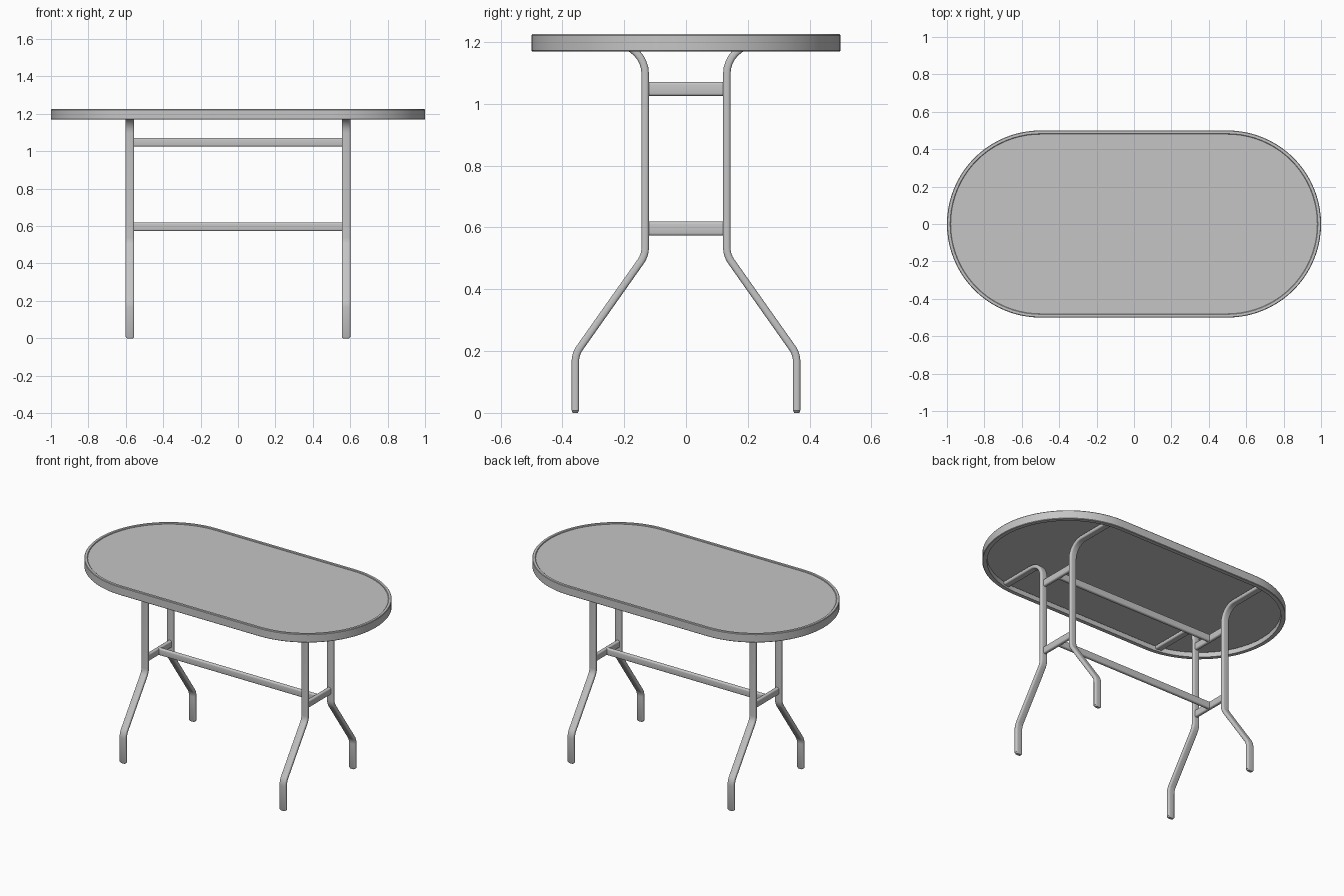
import bpy, bmesh, math
from mathutils import Vector

if "Cube" in bpy.data.objects:
    bpy.data.objects.remove(bpy.data.objects["Cube"])

grey = bpy.data.materials.new("light_grey")
grey.diffuse_color = (0.56, 0.56, 0.56, 1)
grey.use_nodes = True
grey.node_tree.nodes["Principled BSDF"].inputs["Base Color"].default_value = grey.diffuse_color


def finish(name, bm, angle=35):
    bmesh.ops.recalc_face_normals(bm, faces=bm.faces)
    me = bpy.data.meshes.new(name)
    bm.to_mesh(me)
    bm.free()
    ob = bpy.data.objects.new(name, me)
    bpy.context.collection.objects.link(ob)
    me.materials.append(grey)
    bpy.ops.object.select_all(action='DESELECT')
    ob.select_set(True)
    bpy.context.view_layer.objects.active = ob
    bpy.ops.object.shade_smooth_by_angle(angle=math.radians(angle))
    return ob


def rounded_rect(w, h, r, n=4):
    pts = []
    for k, (sx, sy) in enumerate([(1, 1), (-1, 1), (-1, -1), (1, -1)]):
        for i in range(n + 1):
            a = math.pi / 2 * (k + i / n)
            pts.append((sx * (w / 2 - r) + r * math.cos(a),
                        sy * (h / 2 - r) + r * math.sin(a)))
    return pts


def fillet(points, radii, n=8):
    """Replace the corners of a path by arcs."""
    pts = [Vector(p) for p in points]
    out = [pts[0]]
    for i, r in enumerate(radii, 1):
        p = pts[i]
        a, b = (pts[i - 1] - p).normalized(), (pts[i + 1] - p).normalized()
        half = a.angle(b) / 2
        c = p + (a + b).normalized() * (r / math.sin(half))
        s, e = p + a * (r / math.tan(half)) - c, p + b * (r / math.tan(half)) - c
        ang = s.angle(e)
        for k in range(n + 1):
            t = k / n
            out.append(c + (s * math.sin((1 - t) * ang) + e * math.sin(t * ang)) / math.sin(ang))
    return out + [pts[-1]]


def sweep(name, path, section, side, chamfer=0.0):
    """Sweep a section along a planar path; side is normal to its plane."""
    path, side = [Vector(p) for p in path], Vector(side)
    scales = [1.0] * len(path)
    if chamfer:
        path.insert(1, path[0] + (path[1] - path[0]).normalized() * chamfer)
        scales = [0.7] + [1.0] * (len(path) - 1)
    bm = bmesh.new()
    rings = []
    for i, p in enumerate(path):
        d1 = (p - path[i - 1]).normalized() if i else (path[1] - p).normalized()
        d2 = (path[i + 1] - p).normalized() if i < len(path) - 1 else d1
        nrm = (d1 + d2).normalized().cross(side)
        rings.append([bm.verts.new(p + side * u * scales[i] + nrm * v * scales[i])
                      for u, v in section])
    m = len(section)
    for r1, r2 in zip(rings, rings[1:]):
        for j in range(m):
            bm.faces.new((r1[j], r1[(j + 1) % m], r2[(j + 1) % m], r2[j]))
    bm.faces.new(rings[0])
    bm.faces.new(rings[-1])
    return finish(name, bm)


def stadium(bm, r, z, n=40):
    """Outline with straight long sides and half-round ends."""
    ring = []
    for k, cx in enumerate((0.5, -0.5)):
        for i in range(n + 1):
            a = -math.pi / 2 + math.pi * (k + i / n)
            ring.append(bm.verts.new((cx + r * math.cos(a), r * math.sin(a), z)))
    return ring


# Table rim: closed profile of (radius, height) around the outline
bm = bmesh.new()
profile = [(0.5, 1.172), (0.5, 1.221), (0.497, 1.225), (0.483, 1.225), (0.480, 1.222),
           (0.480, 1.200), (0.472, 1.200), (0.472, 1.169), (0.497, 1.169)]
rings = [stadium(bm, r, z) for r, z in profile]
for k, ring in enumerate(rings):
    nxt = rings[(k + 1) % len(rings)]
    for j in range(len(ring)):
        i = (j + 1) % len(ring)
        bm.faces.new((ring[j], ring[i], nxt[i], nxt[j]))
finish("table_rim", bm)

# Table panel set inside the rim
bm = bmesh.new()
low, high = stadium(bm, 0.4805, 1.205), stadium(bm, 0.4805, 1.219)
bm.faces.new(low)
bm.faces.new(high)
for j in range(len(low)):
    i = (j + 1) % len(low)
    bm.faces.new((low[j], low[i], high[i], high[j]))
finish("table_panel", bm)

# Four bent legs, each ending in a support arm under the panel
tube = rounded_rect(0.046, 0.024, 0.009)
for sx in (-1, 1):
    for sy in (-1, 1):
        x = sx * 0.578
        corners = [(x, sy * y, z) for y, z in
                   ((0.358, 0), (0.358, 0.19), (0.132, 0.51), (0.132, 1.192), (0.473, 1.192))]
        sweep("leg", fillet(corners, (0.08, 0.08, 0.095)), tube, (1, 0, 0), 0.008)

# Short bars between the legs of each pair, long bars between the pairs
bar = rounded_rect(0.024, 0.046, 0.009)
for z in (0.596, 1.048):
    for sx in (-1, 1):
        x = sx * 0.575
        sweep("short_bar", [(x, -0.125, z), (x, 0.125, z)], bar, (1, 0, 0))
    sweep("long_bar", [(-0.57, 0, z), (0.57, 0, z)], bar, (0, 1, 0))
